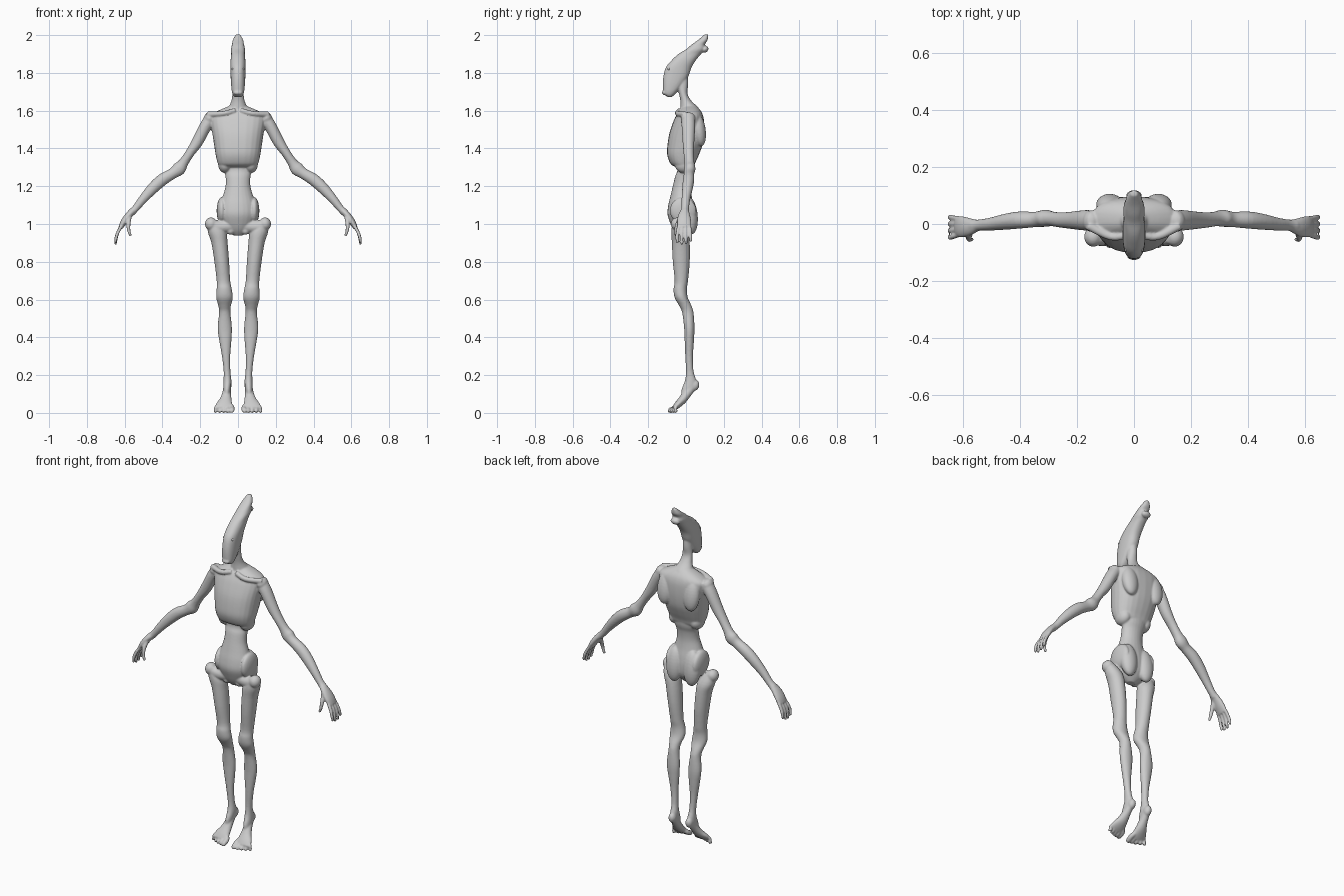
import bpy, bmesh, math
from mathutils import Vector, Matrix

SIDES = 24
bm = bmesh.new()


def smooth_rows(rows, steps=4):
    """Catmull-Rom interpolation between the key sections."""
    out = []
    for i in range(len(rows) - 1):
        a, b = rows[max(i - 1, 0)], rows[i]
        c, d = rows[i + 1], rows[min(i + 2, len(rows) - 1)]
        for k in range(steps):
            t = k / steps
            out.append([0.5 * (2 * q + (r - p) * t + (2 * p - 5 * q + 4 * r - s) * t * t
                               + (3 * q - p - 3 * r + s) * t ** 3)
                        for p, q, r, s in zip(a, b, c, d)])
    return out + [list(rows[-1])]


def skin(rings):
    """Bridge rings of points into a closed solid."""
    loops = [[bm.verts.new(p) for p in ring] for ring in rings]
    for a, b in zip(loops, loops[1:]):
        for i in range(SIDES):
            j = (i + 1) % SIDES
            bm.faces.new((a[i], a[j], b[j], b[i]))
    bm.faces.new(loops[0][::-1])
    bm.faces.new(loops[-1])


def curve_pt(i, power):
    a = 2 * math.pi * i / SIDES
    c, s = math.cos(a), math.sin(a)
    return math.copysign(abs(c) ** power, c), math.copysign(abs(s) ** power, s)


def stack(rows, s=1, power=1.0):
    """Level sections: (z, x centre, x radius, y front, y back)."""
    rings = []
    for z, cx, rx, y0, y1 in smooth_rows(rows):
        ring = []
        for i in range(SIDES):
            u, v = curve_pt(i, power)
            ring.append((s * (cx + rx * u), (y0 + y1) / 2 + (y1 - y0) / 2 * v, z))
        rings.append(ring)
    skin(rings)


def tube(rows, s=1, side=(0, 1, 0)):
    """Sections across a path: (x, y, z, radius along side, other radius)."""
    pts = smooth_rows(rows)
    rings = []
    for i, (x, y, z, ra, rb) in enumerate(pts):
        p = Vector(pts[max(i - 1, 0)][:3])
        q = Vector(pts[min(i + 1, len(pts) - 1)][:3])
        t = (q - p).normalized()
        w = t.cross(Vector(side)).normalized()
        u = w.cross(t)
        ring = []
        for k in range(SIDES):
            c, d = curve_pt(k, 1)
            v = Vector((x, y, z)) + u * ra * c + w * rb * d
            ring.append((s * v.x, v.y, v.z))
        rings.append(ring)
    skin(rings)


def ball(centre, radii, s=1, tilt=0.0):
    m = (Matrix.Translation((s * centre[0], centre[1], centre[2]))
         @ Matrix.Rotation(tilt, 4, 'X') @ Matrix.Diagonal((*radii, 1)))
    bmesh.ops.create_uvsphere(bm, u_segments=24, v_segments=16, radius=1, matrix=m)


# Head: long narrow skull swept up and back
stack([(1.672, 0, .018, -.095, -.075), (1.69, 0, .03, -.118, -.055), (1.73, 0, .036, -.123, -.02),
       (1.78, 0, .039, -.12, .012), (1.83, 0, .04, -.106, .03), (1.87, 0, .039, -.073, .055),
       (1.90, 0, .036, -.04, .08), (1.925, 0, .037, 0, .1), (1.95, 0, .032, .03, .1),
       (1.975, 0, .027, .065, .115), (2.004, 0, .012, .098, .118)], power=.85)
ball((0, .1, 1.925), (.028, .02, .017), tilt=.6)        # lower lobe of the crest
ball((0, -.115, 1.695), (.024, .012, .012))             # mouth

# Neck
stack([(1.80, 0, .025, -.06, .01), (1.74, 0, .027, -.05, .012), (1.69, 0, .03, -.037, .008),
       (1.65, 0, .036, -.03, .03), (1.61, 0, .055, -.03, .07), (1.56, 0, .08, -.03, .08)])

# Rib cage
stack([(1.625, 0, .045, -.015, .055), (1.60, 0, .105, -.035, .078), (1.575, 0, .145, -.052, .09),
       (1.54, 0, .146, -.068, .096), (1.48, 0, .136, -.088, .096), (1.42, 0, .127, -.098, .088),
       (1.37, 0, .119, -.1, .07), (1.33, 0, .11, -.088, .052), (1.31, 0, .102, -.072, .045),
       (1.30, 0, .085, -.045, .04)], power=.85)

# Abdomen and lower pelvis
stack([(1.36, 0, .085, -.055, .05), (1.29, 0, .074, -.045, .042), (1.25, 0, .066, -.058, .03),
       (1.20, 0, .066, -.07, .025), (1.15, 0, .08, -.082, .03), (1.10, 0, .096, -.094, .04),
       (1.05, 0, .1, -.098, .045), (1.0, 0, .085, -.082, .04), (.965, 0, .06, -.065, .02),
       (.94, 0, .025, -.045, -.005)])

for s in (1, -1):
    # Lower ribs, shoulder blades and collar bones
    ball((.068, -.01, 1.315), (.037, .05, .045), s)
    ball((.085, .068, 1.50), (.048, .036, .09), s, .15)
    tube([(.015, -.035, 1.6, .014, .014), (.08, -.045, 1.585, .013, .013),
          (.16, -.005, 1.58, .016, .016)], s)

    # Hip blade, seat plate and hip joint
    ball((.086, -.015, 1.07), (.027, .07, .072), s, .4)
    ball((.056, .022, 1.045), (.05, .04, .1), s, .1)
    tube([(.04, -.035, .99, .035, .035), (.1, -.045, .985, .03, .032),
          (.15, -.045, 1.0, .03, .03)], s)
    ball((.143, -.045, 1.0), (.032, .035, .035), s)
    ball((.04, -.045, .965), (.022, .02, .022), s)

    # Leg from thigh to ankle
    stack([(1.02, .135, .025, -.07, -.02), (.96, .112, .048, -.078, .012), (.9, .098, .043, -.075, .02),
           (.8, .086, .039, -.07, .02), (.7, .077, .036, -.06, .011), (.655, .073, .04, -.066, .005),
           (.61, .071, .044, -.06, .01), (.565, .071, .033, -.035, .03), (.53, .07, .03, -.02, .04),
           (.45, .07, .038, -.01, .045), (.38, .067, .032, -.007, .042), (.3, .063, .022, -.004, .037),
           (.22, .058, .018, 0, .04), (.17, .056, .021, -.006, .055), (.13, .058, .02, -.022, .055),
           (.1, .06, .017, -.025, .03)], s)
    ball((.055, .045, .145), (.021, .025, .03), s, -.4)     # heel

    # Foot and toes
    tube([(.056, .035, .14, .02, .022), (.06, .008, .105, .023, .023), (.065, -.018, .07, .032, .022),
          (.072, -.045, .042, .045, .018), (.074, -.064, .022, .048, .012)], s, (1, 0, 0))
    for i in range(5):
        x, r = .033 + .021 * i, .0135 - .0012 * i
        end = -.095 + .004 * i + .001 * i * i
        tube([(.062 + .007 * i, -.03, .06, r, r), (x, -.055, .03, r, r), (x, end + .01, r, r, r),
              (x + .002 * i, end, r, r * .7, r * .7)], s, (1, 0, 0))

    # Arm from shoulder to wrist
    ball((.15, .01, 1.56), (.03, .038, .032), s)
    tube([(.135, .012, 1.57, .035, .035), (.17, .013, 1.52, .036, .032), (.215, .013, 1.435, .031, .03),
          (.255, .014, 1.375, .027, .024), (.288, .018, 1.325, .026, .026),
          (.312, .02, 1.293, .03, .036), (.345, .016, 1.268, .027, .029), (.4, .014, 1.235, .03, .032),
          (.45, .008, 1.19, .028, .03), (.5, .0, 1.135, .023, .024), (.54, -.004, 1.085, .02, .019),
          (.565, -.006, 1.06, .022, .02)], s)

    # Hand, fingers and thumb
    tube([(.55, -.005, 1.075, .02, .018), (.58, -.01, 1.045, .032, .018), (.605, -.01, 1.01, .038, .017),
          (.622, -.008, .98, .035, .012)], s)
    for i in range(4):
        y = .02 - .02 * i
        reach = (.012, .0, -.002, .008)[i]
        tube([(.61, y * .9, 1.0, .009, .009), (.634, y * 1.1, .96, .009, .009),
              (.645, y * 1.2, .925 + reach / 2, .0085, .0085),
              (.648, y * 1.15 + .002, .893 + reach, .0065, .0065)], s)
    tube([(.575, -.025, 1.04, .013, .013), (.58, -.045, 1.0, .011, .011),
          (.578, -.054, .965, .009, .009), (.568, -.054, .937, .007, .007)], s)

bmesh.ops.recalc_face_normals(bm, faces=bm.faces[:])


def finish(name, mesh_bm, material):
    me = bpy.data.meshes.new(name)
    mesh_bm.to_mesh(me)
    mesh_bm.free()
    me.shade_smooth()
    me.materials.append(material)
    ob = bpy.data.objects.new(name, me)
    bpy.context.collection.objects.link(ob)
    return ob


def colour(name, rgb):
    m = bpy.data.materials.new(name)
    m.diffuse_color = (*rgb, 1)
    return m


# Fuse the anatomy into one continuous skin
grey = colour("pale_grey_skin", (.6, .6, .6))
body = finish("body", bm, grey)
fuse = body.modifiers.new("fuse", 'REMESH')
fuse.mode = 'VOXEL'
fuse.voxel_size = .0045
fuse.use_smooth_shade = True
soften = body.modifiers.new("soften", 'SMOOTH')
soften.factor = .5
soften.iterations = 5

# Small eyes on the sides of the head
eyes = bmesh.new()
for s in (1, -1):
    bmesh.ops.create_uvsphere(eyes, u_segments=16, v_segments=10, radius=.007,
                              matrix=Matrix.Translation((s * .027, -.09, 1.82)))
finish("eyes", eyes, grey)
